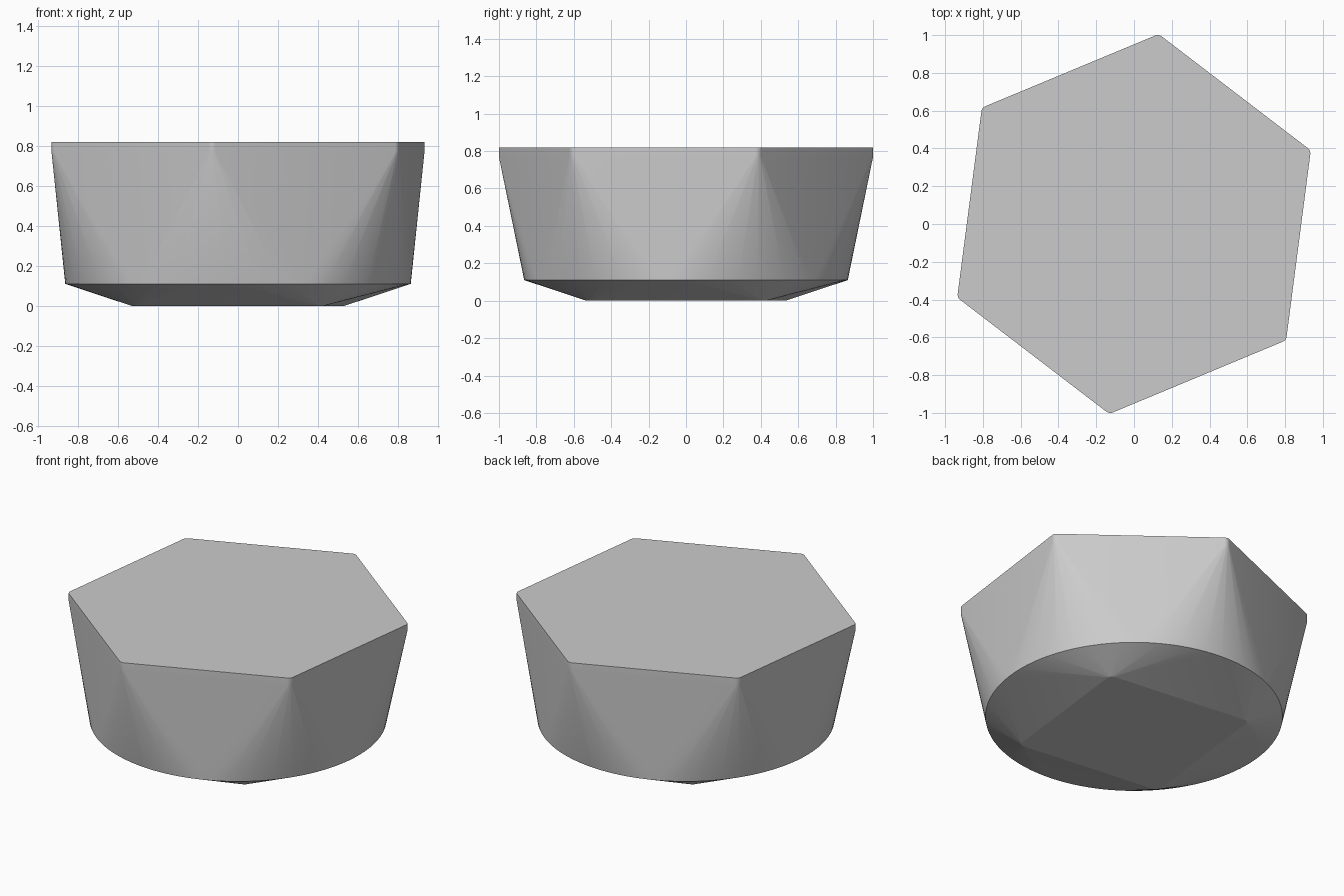
import bpy, bmesh
from math import cos, sin, pi, radians

cube = bpy.data.objects.get("Cube")
if cube:
    bpy.data.objects.remove(cube, do_unlink=True)

grey = bpy.data.materials.new("plain grey")
grey.use_nodes = True
grey.diffuse_color = (0.6, 0.6, 0.6, 1)
grey.node_tree.nodes["Principled BSDF"].inputs["Base Color"].default_value = (0.6, 0.6, 0.6, 1)


def rounded_polygon(sides, apothem, fillet, turn, z, steps=6):
    """Regular polygon with small round corners, first corner at angle turn."""
    half = pi / sides
    reach = (apothem - fillet) / cos(half)
    points = []
    for i in range(sides):
        a = turn + 2 * half * i
        for k in range(steps + 1):
            b = a - half + 2 * half * k / steps
            points.append((reach * cos(a) + fillet * cos(b),
                           reach * sin(a) + fillet * sin(b), z))
    return points


def circle(radius, z, count=96):
    return [(radius * cos(2 * pi * i / count), radius * sin(2 * pi * i / count), z)
            for i in range(count)]


# Sections: square foot, round shoulder, hexagonal rim with a short upright lip
sections = (rounded_polygon(4, 0.483, 0.03, radians(38.4), 0)
            + circle(0.865, 0.11)
            + rounded_polygon(6, 0.878, 0.035, radians(22.6), 0.77)
            + rounded_polygon(6, 0.878, 0.035, radians(22.6), 0.82))

# Loft the sections into one convex body
bm = bmesh.new()
for p in sections:
    bm.verts.new(p)
bmesh.ops.convex_hull(bm, input=bm.verts[:])
bmesh.ops.dissolve_limit(bm, angle_limit=radians(0.2), verts=bm.verts[:], edges=bm.edges[:])
bmesh.ops.recalc_face_normals(bm, faces=bm.faces[:])
mesh = bpy.data.meshes.new("lofted_body")
bm.to_mesh(mesh)
bm.free()
mesh.materials.append(grey)
body = bpy.data.objects.new("lofted_body", mesh)
bpy.context.collection.objects.link(body)

# Smooth the blended sides, keep the rim and shoulder crisp
bpy.ops.object.select_all(action='DESELECT')
body.select_set(True)
bpy.context.view_layer.objects.active = body
bpy.ops.object.shade_smooth_by_angle(angle=radians(14))
